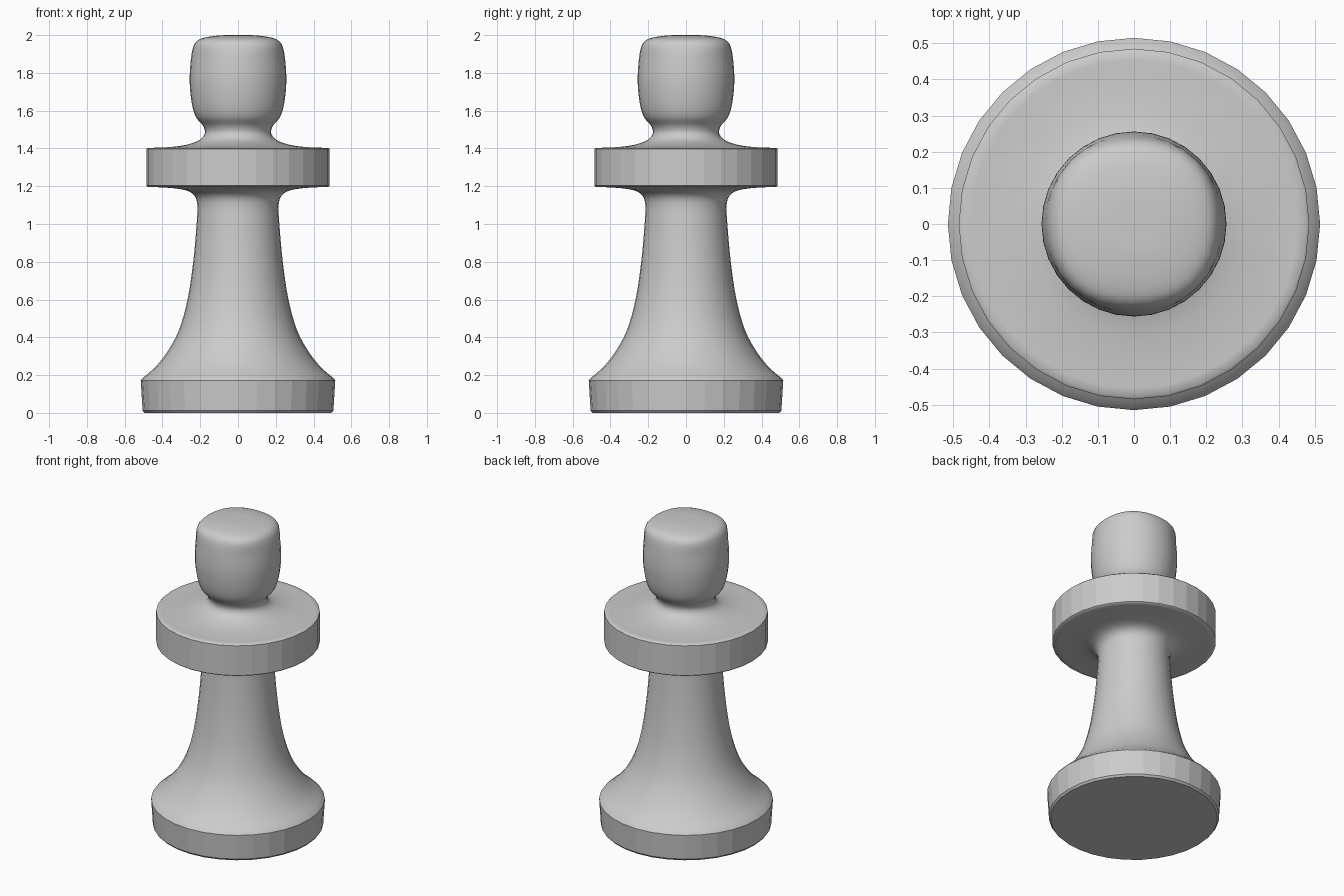
import bpy, bmesh, math
from mathutils import Vector

if "Cube" in bpy.data.objects:
    bpy.data.objects.remove(bpy.data.objects["Cube"])

SIDES = 32


def curve(points, steps=4):
    """Catmull-Rom curve through (radius, height) points."""
    p = [Vector(q) for q in points]
    p = [2 * p[0] - p[1]] + p + [2 * p[-1] - p[-2]]
    out = []
    for a, b, c, d in zip(p, p[1:], p[2:], p[3:]):
        for i in range(steps):
            t = i / steps
            out.append(0.5 * (2 * b + (c - a) * t + (2 * a - 5 * b + 4 * c - d) * t * t
                              + (3 * b - a - 3 * c + d) * t ** 3))
    return out + [p[-2]]


# Profile sections: base band, flared stem, collar band, neck and head
base = [(0.495, 0.0), (0.505, 0.012), (0.515, 0.172)]
stem = curve([(0.508, 0.182), (0.435, 0.246), (0.37, 0.33), (0.312, 0.44), (0.267, 0.6),
              (0.237, 0.8), (0.219, 1.0), (0.215, 1.1), (0.231, 1.15), (0.275, 1.178),
              (0.36, 1.191), (0.478, 1.197)])
collar = [(0.485, 1.203), (0.485, 1.397)]
head = curve([(0.478, 1.403), (0.38, 1.406), (0.28, 1.418), (0.205, 1.444), (0.176, 1.48),
              (0.185, 1.52), (0.222, 1.565), (0.243, 1.63), (0.255, 1.73), (0.254, 1.82),
              (0.243, 1.915), (0.222, 1.964), (0.18, 1.986), (0.1, 1.998), (0.03, 2.0)])
profile = [Vector(q) for q in base] + stem + [Vector(q) for q in collar] + head

# Turn the profile; the crown of the head is slightly squared
bm = bmesh.new()
rings = []
for r, z in profile:
    square = 0.05 * min(1, max(0, (z - 1.88) / 0.08))
    ring = []
    for k in range(SIDES):
        a = 2 * math.pi * k / SIDES
        rr = r * (1 + square * (1 - math.cos(4 * a)) / 2)
        ring.append(bm.verts.new((rr * math.cos(a), rr * math.sin(a), z)))
    rings.append(ring)
for low, high in zip(rings, rings[1:]):
    z0, z1 = low[0].co.z, high[0].co.z
    # The upright bands stay faceted, everything else is smooth
    band = (z0 < 0.02 and z1 > 0.1) or (z0 < 1.25 and z1 > 1.35)
    for k in range(SIDES):
        n = (k + 1) % SIDES
        f = bm.faces.new((low[k], low[n], high[n], high[k]))
        f.smooth = not band
bm.faces.new(rings[0][::-1])
bm.faces.new(rings[-1]).smooth = True
# Crisp rims on the bands and the underside
for e in bm.edges:
    if len(e.link_faces) == 2 and e.calc_face_angle() > math.radians(25):
        e.smooth = False
mesh = bpy.data.meshes.new("chess_pawn")
bm.to_mesh(mesh)
bm.free()
bpy.context.collection.objects.link(bpy.data.objects.new("chess_pawn", mesh))
